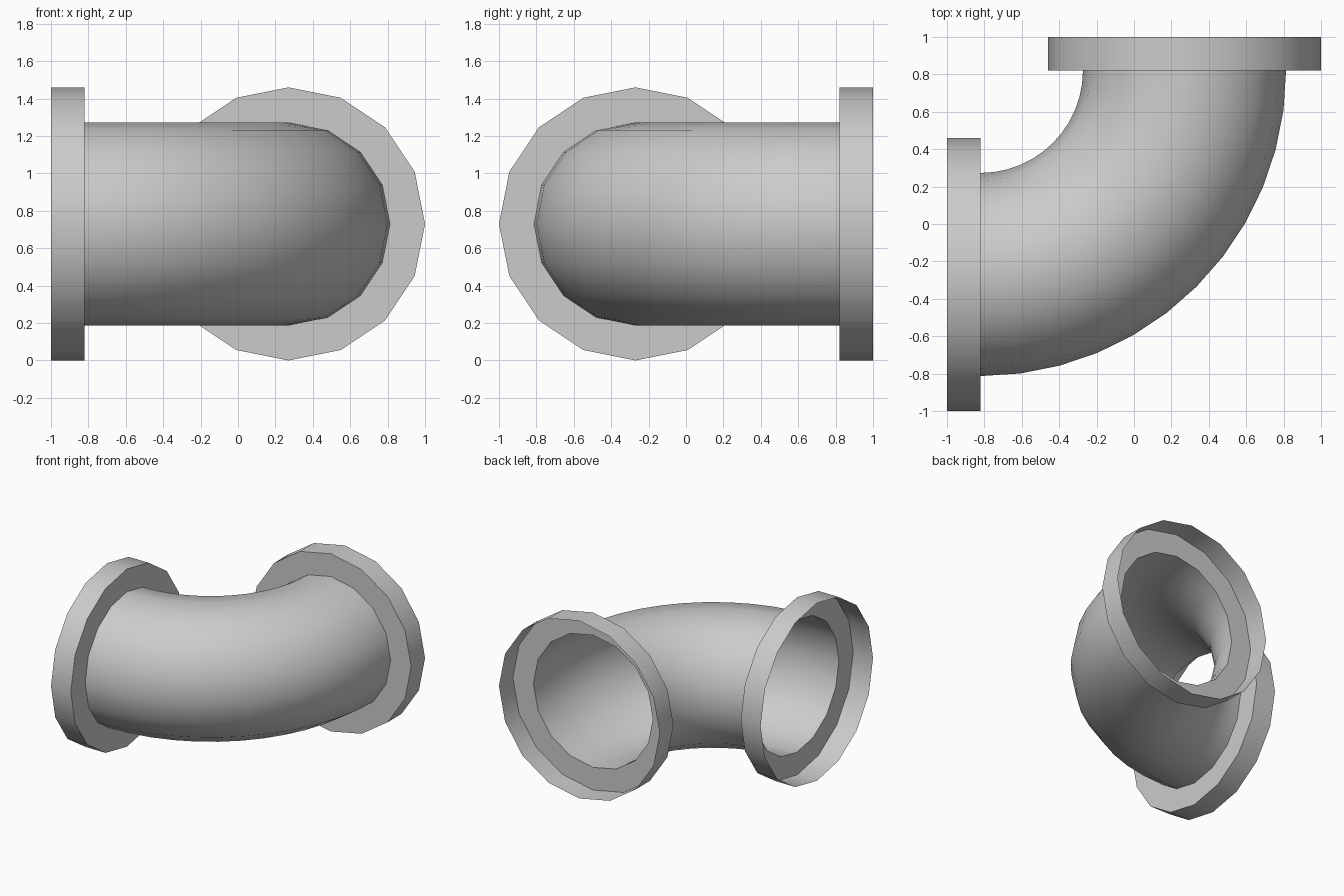
import bpy, bmesh
from math import sin, cos, pi, radians
from mathutils import Vector

if "Cube" in bpy.data.objects:
    bpy.data.objects.remove(bpy.data.objects["Cube"])

SIDES, STEPS = 16, 12
RIM, PIPE = 0.73, 0.543                 # flange and pipe radii
H = 0.73                                # height of the pipe axis
PIVOT, BEND = Vector((-0.82, 0.82, H)), 1.09
UP = Vector((0, 0, 1))


def loop(bm, centre, side, radius):
    """16-sided ring of vertices in the plane of side and z."""
    return [bm.verts.new(centre + radius * (cos(a) * side + sin(a) * UP))
            for a in (2 * pi * i / SIDES for i in range(SIDES))]


def sheet(name, rings):
    """Open single-walled skin through (centre, side, radius) rings."""
    bm = bmesh.new()
    loops = [loop(bm, Vector(c), Vector(s), r) for c, s, r in rings]
    for a, b in zip(loops, loops[1:]):
        for i in range(SIDES):
            j = (i + 1) % SIDES
            bm.faces.new((a[i], a[j], b[j], b[i]))
    # consistent winding, facing outward
    bmesh.ops.recalc_face_normals(bm, faces=bm.faces)
    mesh = bpy.data.meshes.new(name)
    bm.to_mesh(mesh)
    bm.free()
    ob = bpy.data.objects.new(name, mesh)
    bpy.context.collection.objects.link(ob)
    bpy.ops.object.select_all(action='DESELECT')
    ob.select_set(True)
    bpy.context.view_layer.objects.active = ob
    bpy.ops.object.shade_smooth_by_angle(angle=radians(30))


# Quarter-turn pipe
bend = []
for s in range(STEPS + 1):
    t = s * pi / 2 / STEPS
    out = Vector((sin(t), -cos(t), 0))
    bend.append((PIVOT + BEND * out, out, PIPE))
sheet("elbow_pipe", bend)

# Flange collars: a rim and an inner ring, open at the mouth
for name, mouth, seat, side in (
        ("left_flange", (-1, -0.27, H), (-0.82, -0.27, H), (0, 1, 0)),
        ("back_flange", (0.27, 1, H), (0.27, 0.82, H), (1, 0, 0))):
    sheet(name, [(mouth, side, RIM), (seat, side, RIM), (seat, side, PIPE)])
